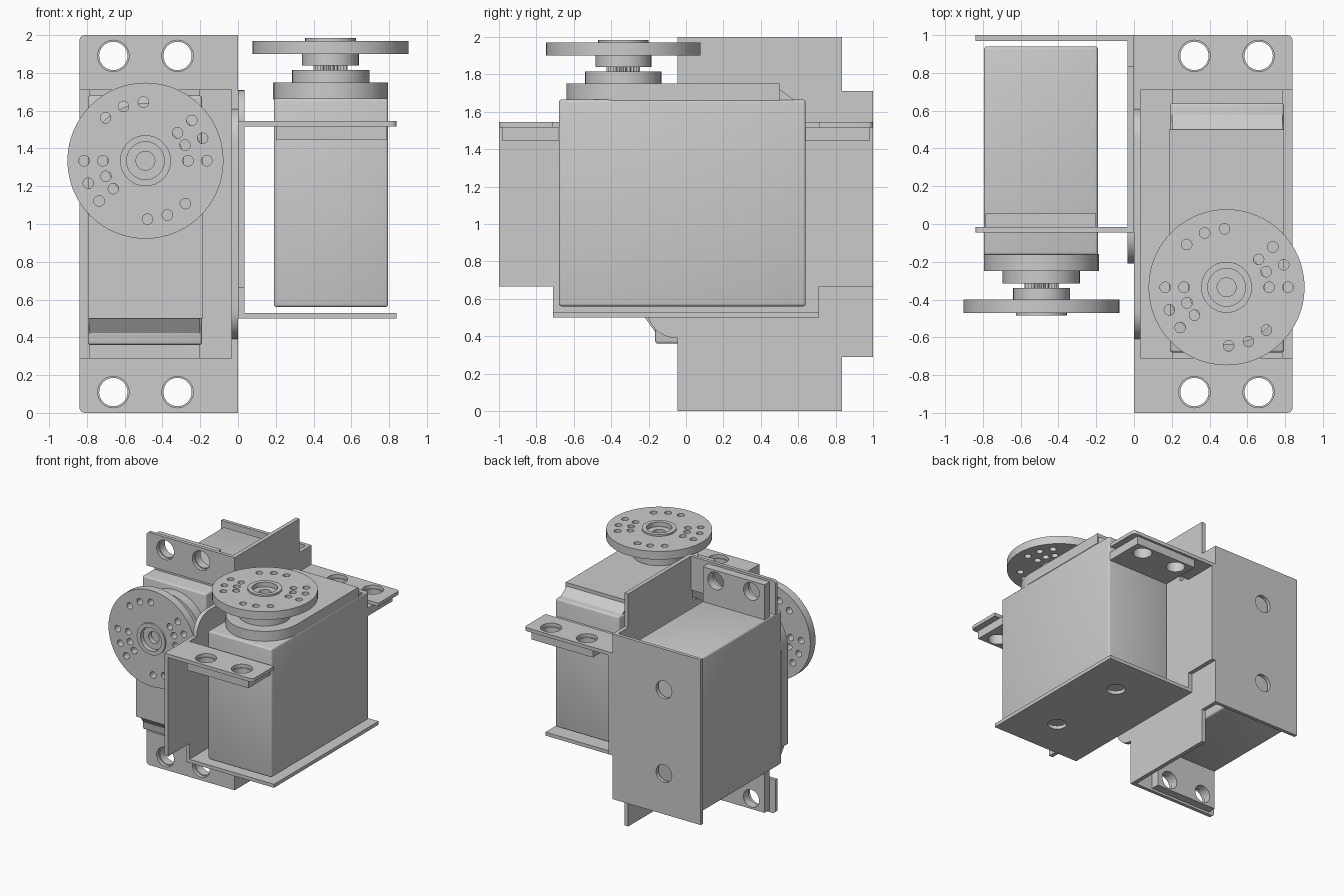
import bpy, bmesh
from math import radians, sin, cos
from mathutils import Matrix

if "Cube" in bpy.data.objects:
    bpy.data.objects.remove(bpy.data.objects["Cube"])

# Second unit = first one turned so its shaft faces the front, back to back
UNITS = [("pan", Matrix.Identity(4)),
         ("tilt", Matrix(((-1, 0, 0, 0), (0, 0, -1, 1.5), (0, -1, 0, 1), (0, 0, 0, 1))))]
CX, CY = 0.49, -0.335          # output shaft centre


def arc(cx, cy, r, a0, a1, n):
    return [(cx + r * cos(radians(a0 + (a1 - a0) * i / n)),
             cy + r * sin(radians(a0 + (a1 - a0) * i / n))) for i in range(n + 1)]


def circle(cx, cy, r, n=32):
    return arc(cx, cy, r, 0, 360, n)[:-1]


def rect(x0, y0, x1, y1):
    return [(x0, y0), (x1, y0), (x1, y1), (x0, y1)]


def extrude(name, loops, a, b, axis="Z", bevel=0):
    """Fill outline loops (inner ones are holes), extrude from a to b, place in both units."""
    cu = bpy.data.curves.new(name, "CURVE")
    cu.dimensions, cu.fill_mode, cu.extrude = "2D", "BOTH", (b - a) / 2
    for pts in loops:
        sp = cu.splines.new("POLY")
        sp.points.add(len(pts) - 1)
        for p, (u, v) in zip(sp.points, pts):
            p.co = (u, v, 0, 1)
        sp.use_cyclic_u = True
    tmp = bpy.data.objects.new(name, cu)
    bpy.context.collection.objects.link(tmp)
    dg = bpy.context.evaluated_depsgraph_get()
    mesh = bpy.data.meshes.new_from_object(tmp.evaluated_get(dg))
    bpy.data.objects.remove(tmp)
    place = Matrix.Translation((0, 0, (a + b) / 2))
    if axis == "X":
        place = Matrix(((0, 0, 1, 0), (1, 0, 0, 0), (0, 1, 0, 0), (0, 0, 0, 1))) @ place
    bm = bmesh.new()
    bm.from_mesh(mesh)
    bmesh.ops.remove_doubles(bm, verts=bm.verts, dist=1e-5)
    bmesh.ops.dissolve_limit(bm, angle_limit=0.01, verts=bm.verts, edges=bm.edges)
    if bevel:
        bmesh.ops.bevel(bm, geom=bm.edges[:], offset=bevel, segments=3, profile=0.5, affect="EDGES")
    bmesh.ops.transform(bm, matrix=place, verts=bm.verts)
    bmesh.ops.recalc_face_normals(bm, faces=bm.faces)
    for unit, m in UNITS:
        me = bpy.data.meshes.new(f"{unit}_{name}")
        bm.to_mesh(me)
        me.transform(m)
        ob = bpy.data.objects.new(f"{unit}_{name}", me)
        bpy.context.collection.objects.link(ob)
        bpy.ops.object.select_all(action="DESELECT")
        ob.select_set(True)
        bpy.context.view_layer.objects.active = ob
        bpy.ops.object.shade_smooth_by_angle(angle=radians(30))
    bm.free()


# Bracket: side wall with a rounded tongue, base plate, two drilled flanges
half = [(0.71, 0.5), (0.71, 0.665), (1, 0.665), (1, 1.545), (0.61, 1.545)] + \
    arc(0.45, 1.55, 0.16, 0, 90, 8)
wall = half + [(-y, z) for y, z in reversed(half)]
extrude("bracket_wall", [wall], 0, 0.035, "X")
extrude("bracket_base", [rect(0, -0.71, 0.84, 0.71)] +
        [circle(0.49, s * 0.36, 0.075) for s in (-1, 1)], 0.5, 0.53)
for side, s in (("front", -1), ("rear", 1)):
    outline = [(0, 0.71), (0.84, 0.71)] + arc(0.81, 0.97, 0.03, 0, 90, 5) + [(0, 1)]
    extrude(f"bracket_flange_{side}", [[(x, s * y) for x, y in outline]] +
            [circle(x, s * 0.89, 0.083) for x in (0.32, 0.66)], 1.515, 1.545)

# Motor case, mounting ears, raised lid with ramp
extrude("motor_case", [rect(-0.68, 0.56, 0.64, 1.665)], 0.19, 0.795, "X", bevel=0.015)
extrude("mounting_ears", [rect(0.2, -0.98, 0.785, 0.98)] +
        [circle(x, y, 0.075) for x in (0.32, 0.66) for y in (-0.89, 0.89)], 1.445, 1.515)
extrude("case_lid", [arc(CX, CY, 0.305, 180, 360, 16) + [(CX + 0.305, 0.5), (CX - 0.305, 0.5)]],
        1.66, 1.75)
extrude("lid_ramp", [[(0.45, 1.66), (0.585, 1.66), (0.5, 1.72), (0.45, 1.72)]], 0.2, 0.785, "X")

# Output shaft stack
extrude("shaft_collar", [circle(CX, CY, 0.205)], 1.74, 1.815)
spline = [circle(CX, CY, 0.09 if i % 2 else 0.08, 48)[i] for i in range(48)]
extrude("shaft_spline", [spline], 1.80, 1.85)
extrude("horn_hub", [circle(CX, CY, 0.15)], 1.84, 1.905)

# Horn disc with a point-symmetric hole pattern, raised ring and screw
polar = [(0.31, a) for a in (92, 112, 133)] + \
    [(r, a) for r in (0.225, 0.325) for a in (0, 21.5, 41)]
holes = [circle(CX + r * cos(radians(a + t)), CY + r * sin(radians(a + t)), 0.028, 16)
         for r, a in polar for t in (0, 180)]
extrude("horn_disc", [circle(CX, CY, 0.413, 64), circle(CX, CY, 0.10)] + holes, 1.90, 1.97)
extrude("horn_ring", [circle(CX, CY, 0.135), circle(CX, CY, 0.10)], 1.96, 1.985)
extrude("horn_screw_seat", [circle(CX, CY, 0.10), circle(CX, CY, 0.05)], 1.90, 1.945)
